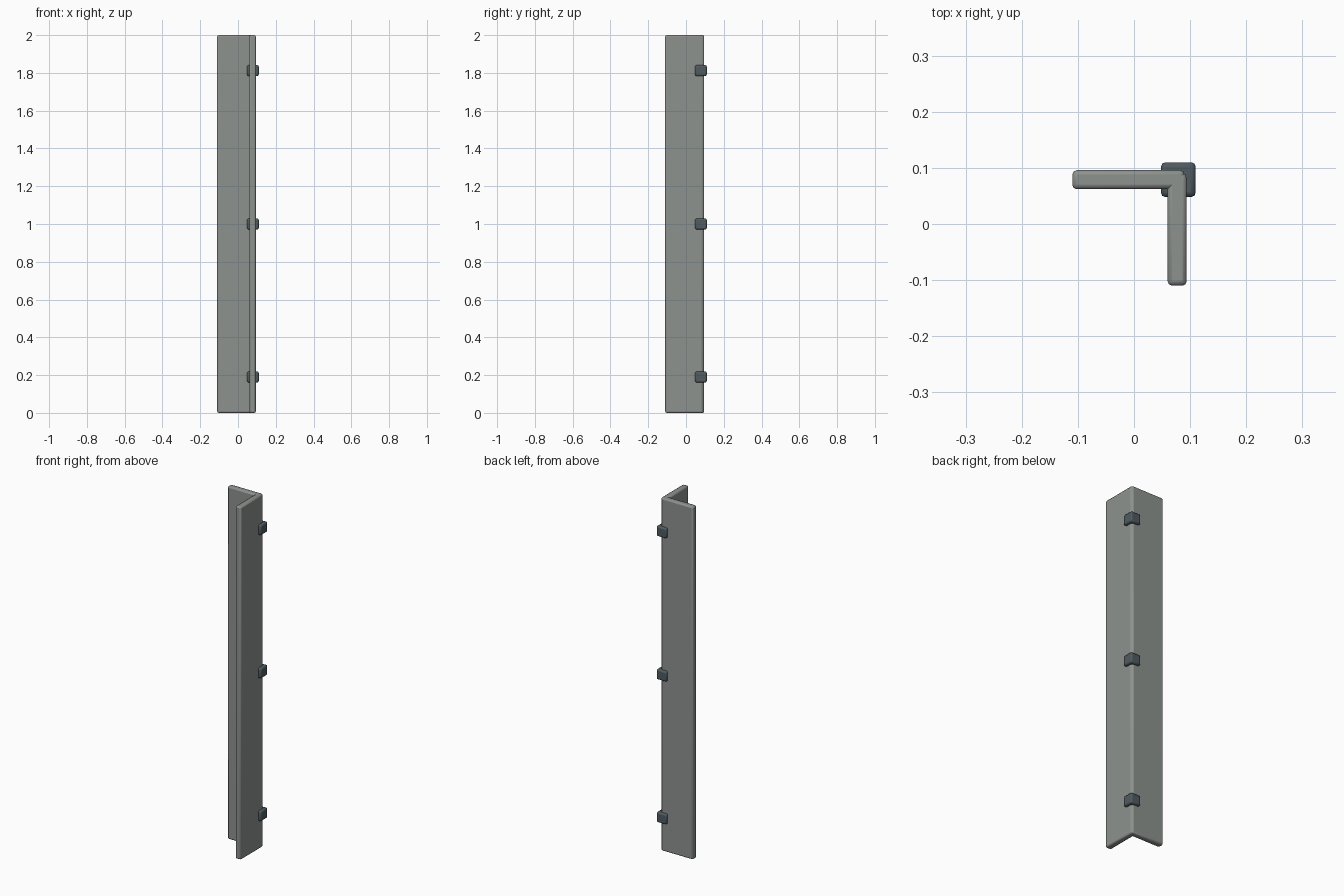
import bpy

if "Cube" in bpy.data.objects:
    bpy.data.objects.remove(bpy.data.objects["Cube"])


def material(name, rgb):
    mat = bpy.data.materials.new(name)
    mat.diffuse_color = (*rgb, 1)
    mat.use_nodes = True
    mat.node_tree.nodes["Principled BSDF"].inputs["Base Color"].default_value = mat.diffuse_color
    return mat


def rounded_box(name, lo, hi, bevel, mat):
    bpy.ops.mesh.primitive_cube_add(size=1, location=[(a + b) / 2 for a, b in zip(lo, hi)])
    ob = bpy.context.object
    ob.name = name
    ob.scale = [b - a for a, b in zip(lo, hi)]
    bpy.ops.object.transform_apply(location=False, rotation=False, scale=True)
    mod = ob.modifiers.new("rounded_edges", 'BEVEL')
    mod.width = bevel
    mod.segments = 2
    ob.data.materials.append(mat)
    bpy.ops.object.shade_smooth_by_angle()
    return ob


steel = material("grey_steel", (0.27, 0.29, 0.275))
dark = material("dark_steel", (0.08, 0.105, 0.115))

# Two long flanges forming the L-shaped angle
rounded_box("back_flange", (-0.11, 0.062, 0), (0.09, 0.096, 2), 0.008, steel)
rounded_box("side_flange", (0.06, -0.11, 0), (0.094, 0.09, 2), 0.008, steel)

# Three clips wrapping the corner
for i, z in enumerate((0.19, 1.0, 1.812)):
    rounded_box(f"corner_clip_{i + 1}", (0.048, 0.048, z - 0.029), (0.11, 0.11, z + 0.029), 0.008, dark)
